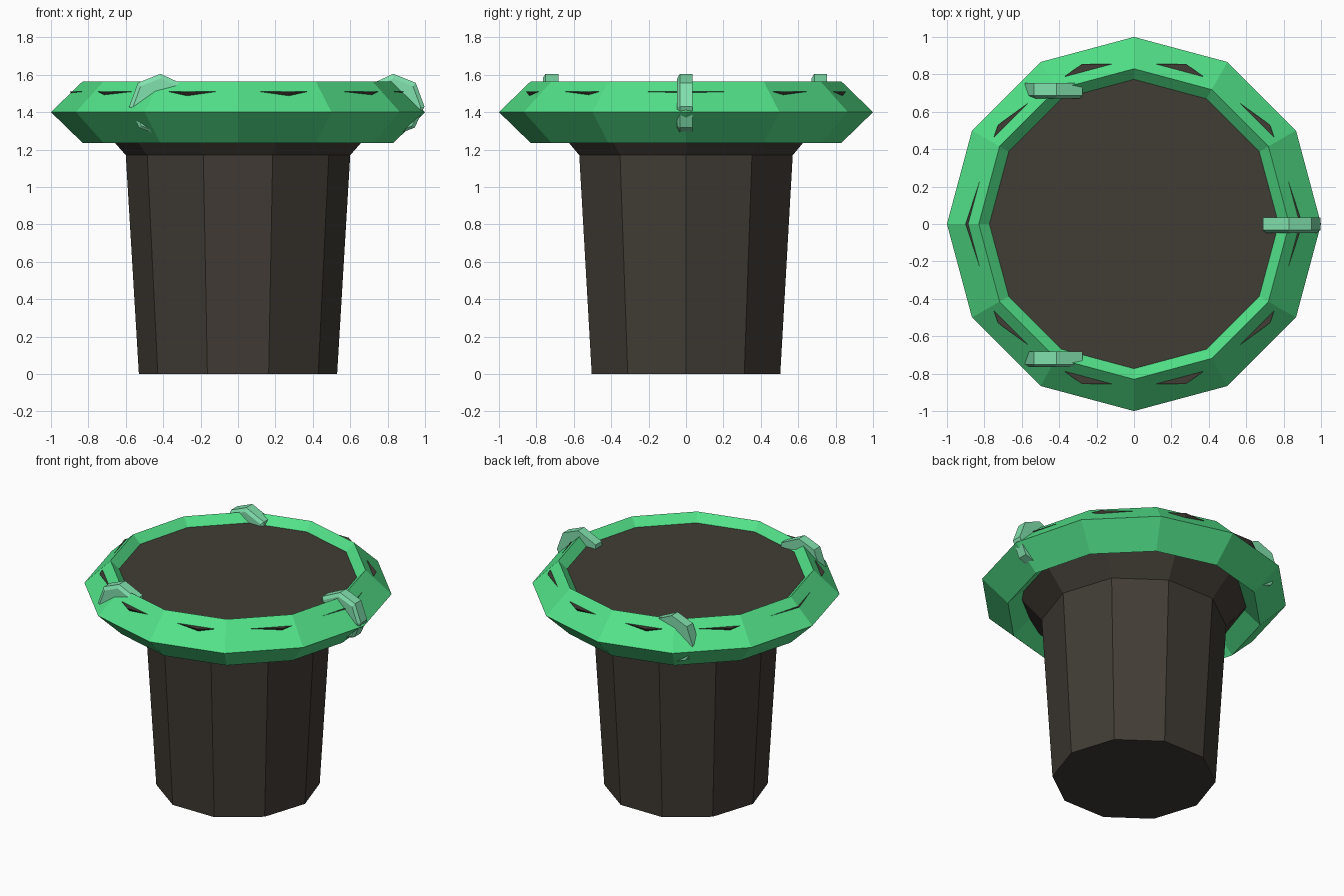
import bpy, bmesh, math

if "Cube" in bpy.data.objects:
    bpy.data.objects.remove(bpy.data.objects["Cube"])


def material(name, rgb):
    m = bpy.data.materials.new(name)
    m.diffuse_color = (*rgb, 1)
    m.use_nodes = True
    m.node_tree.nodes["Principled BSDF"].inputs["Base Color"].default_value = m.diffuse_color
    return m


def finish(name, bm, mat):
    bmesh.ops.recalc_face_normals(bm, faces=bm.faces)
    me = bpy.data.meshes.new(name)
    bm.to_mesh(me)
    bm.free()
    me.materials.append(mat)
    ob = bpy.data.objects.new(name, me)
    bpy.context.collection.objects.link(ob)
    return ob


def bridge(bm, a, b):
    n = len(a)
    for i in range(n):
        j = (i + 1) % n
        bm.faces.new((a[i], a[j], b[j], b[i]))


def lathe(name, profile, sides, mat, closed):
    """Spin (radius, z) points; closed joins last to first, else caps the ends."""
    bm = bmesh.new()
    loops = [[bm.verts.new((r * math.cos(2 * math.pi * i / sides),
                            r * math.sin(2 * math.pi * i / sides), z))
              for i in range(sides)] for r, z in profile]
    for a, b in zip(loops, loops[1:]):
        bridge(bm, a, b)
    if closed:
        bridge(bm, loops[-1], loops[0])
    else:
        bm.faces.new(loops[0])
        bm.faces.new(loops[-1])
    return finish(name, bm, mat)


def claw(name, cx, cy, side, mat):
    """Faceted hook wrapped around the rim, lying in the x-z plane."""
    outline = [(0, .205), (.12, .157), (.167, .03), (.115, -.083),
               (.03, -.115), (-.1, -.08), (-.14, .03), (-.14, .14)]
    bm = bmesh.new()
    loops = [[bm.verts.new((cx + side * x * s, cy + y, 1.4 + z * s))
              for x, z in outline]
             for y, s in ((.036, 1), (-.033, 1), (-.047, .88))]
    for a, b in zip(loops, loops[1:]):
        bridge(bm, a, b)
    bm.faces.new(loops[0])
    bm.faces.new(loops[-1])
    return finish(name, bm, mat)


stone = material("dark_stone", (.053, .045, .035))
green = material("green", (.085, .76, .25))
pale = material("pale_green", (.22, .75, .42))

# Ten-sided pedestal flaring into a flat top
lathe("pedestal", [(.53, 0), (.6, 1.17), (.9, 1.51)], 10, stone, False)

# Twelve-sided rim with a diamond cross-section
lathe("rim", [(1, 1.4), (.83, 1.565), (.66, 1.4), (.83, 1.235)], 12, green, True)

# Three hooks around the rim
for i in range(3):
    a = 2 * math.pi * i / 3
    claw(f"rim_claw_{i + 1}", .83 * math.cos(a), .83 * math.sin(a),
         1 if i == 0 else -1, pale)
